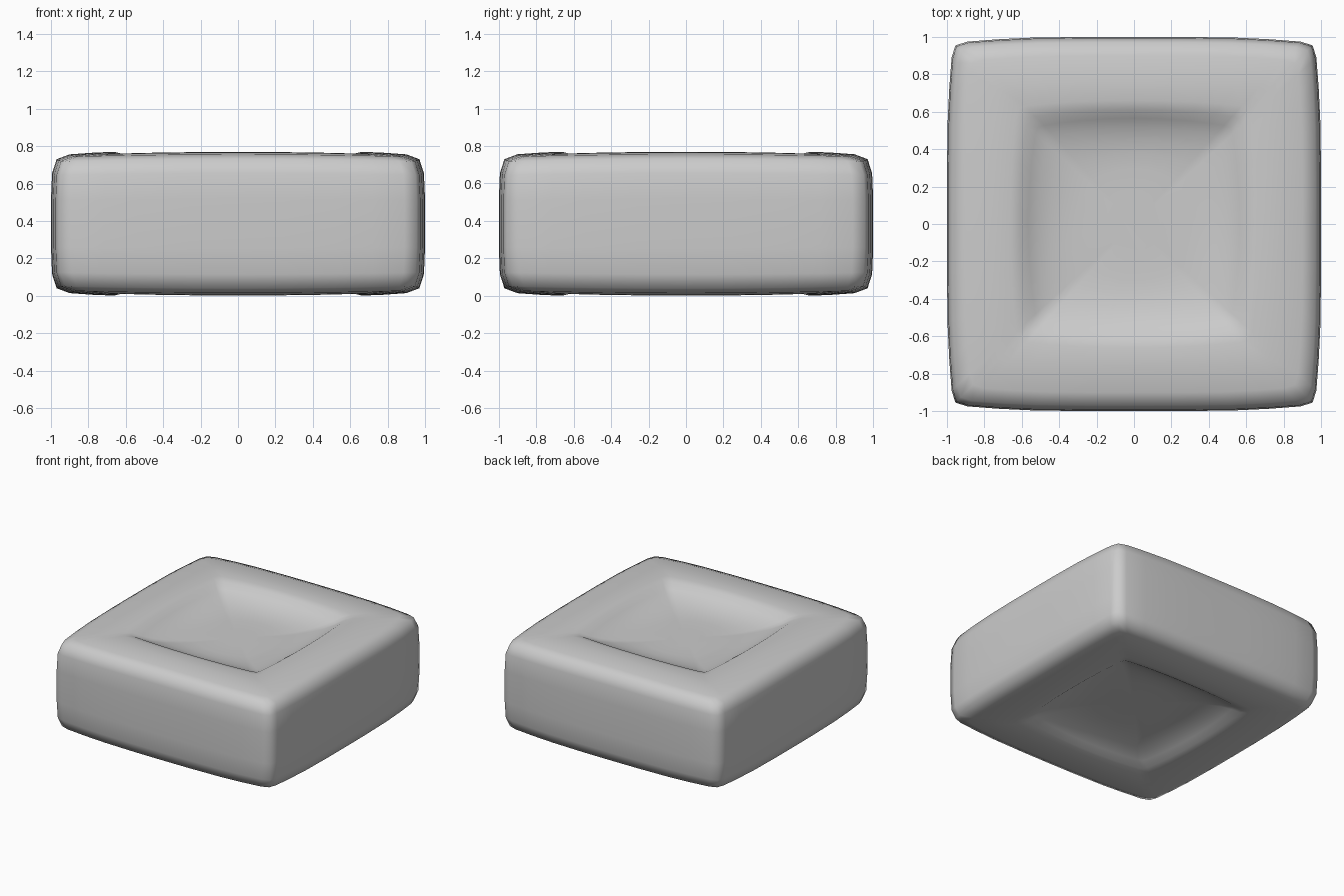
import bpy, bmesh
from mathutils import Vector, Matrix

cube = bpy.data.objects.get("Cube")
if cube:
    bpy.data.objects.remove(cube, do_unlink=True)

HALF_HEIGHT = 0.385

# One quarter of the bulging square outline, repeated four times
quarter = [(1, 0), (1, 0.25), (0.997, 0.53), (0.988, 0.72), (0.975, 0.89),
           (0.955, 0.955), (0.89, 0.975), (0.72, 0.988), (0.53, 0.997), (0.25, 1)]
outline = [Matrix.Rotation(turn * 1.5707963, 2) @ Vector(p)
           for turn in range(4) for p in quarter]

# Upper half profile: half width, height above the middle, corner roundness
upper = [(0.15, 0.273, 0.9), (0.3, 0.274, 0.8), (0.38, 0.28, 0.6),
         (0.45, 0.293, 0.42), (0.515, 0.314, 0.27), (0.565, 0.34, 0.18),
         (0.61, 0.371, 0.13), (0.66, 0.384, 0.08), (0.76, 0.381, 0.03),
         (0.9, 0.371, 0), (0.97, 0.345, 0), (0.994, 0.27, 0), (1, 0.13, 0)]
profile = upper + [(r, -h, k) for r, h, k in reversed(upper)]


def add_ring(bm, radius, height, roundness):
    """Outline scaled to radius, sagging slightly toward the outer corners."""
    ring = []
    for p in outline:
        corner = min(abs(p.x), abs(p.y)) / max(abs(p.x), abs(p.y))
        q = p.lerp(p.normalized(), roundness) * radius
        z = HALF_HEIGHT + height * (1 - 0.035 * radius * corner ** 2)
        ring.append(bm.verts.new((q.x, q.y, z)))
    return ring


# Cushion block, dished on both the top and the underside
bm = bmesh.new()
rings = [add_ring(bm, *row) for row in profile]
count = len(outline)
for a, b in zip(rings, rings[1:]):
    for i in range(count):
        j = (i + 1) % count
        bm.faces.new((a[i], b[i], b[j], a[j]))
bm.faces.new(rings[0])
bm.faces.new(rings[-1][::-1])
bmesh.ops.recalc_face_normals(bm, faces=bm.faces)
for f in bm.faces:
    f.smooth = True

mesh = bpy.data.meshes.new("dished_block")
bm.to_mesh(mesh)
bm.free()
block = bpy.data.objects.new("dished_block", mesh)
bpy.context.collection.objects.link(block)

# Plain grey material
grey = bpy.data.materials.new("plain_grey")
grey.use_nodes = True
grey.diffuse_color = (0.6, 0.6, 0.6, 1)
for node in grey.node_tree.nodes:
    if node.type == 'BSDF_PRINCIPLED':
        node.inputs["Base Color"].default_value = (0.6, 0.6, 0.6, 1)
mesh.materials.append(grey)
